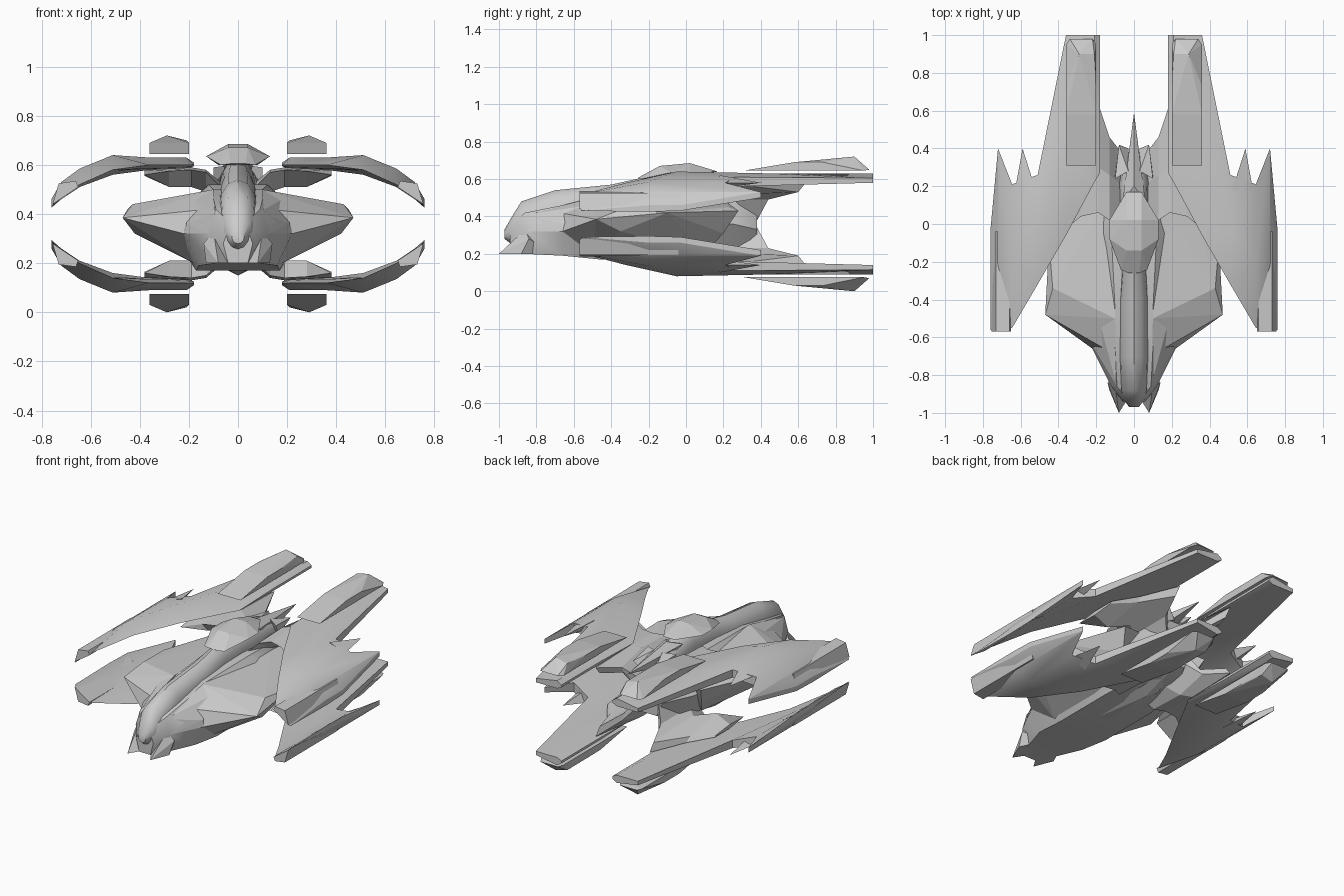
import bpy, bmesh, math

MID = 0.36  # height of the plane the upper and lower wings mirror about


def finish(name, bm, smooth=0):
    bmesh.ops.recalc_face_normals(bm, faces=bm.faces)
    me = bpy.data.meshes.new(name)
    bm.to_mesh(me)
    bm.free()
    ob = bpy.data.objects.new(name, me)
    bpy.context.collection.objects.link(ob)
    if smooth:
        bpy.ops.object.select_all(action='DESELECT')
        ob.select_set(True)
        bpy.context.view_layer.objects.active = ob
        bpy.ops.object.shade_smooth_by_angle(angle=math.radians(smooth))
    return ob


def place(p, sx, sz):
    return (p[0] * sx, p[1], p[2] if sz > 0 else 2 * MID - p[2])


def solid(name, pts, sx=1, sz=1):
    """Faceted convex block around a few corner points."""
    bm = bmesh.new()
    vs = [bm.verts.new(place(p, sx, sz)) for p in pts]
    r = bmesh.ops.convex_hull(bm, input=vs)
    junk = {v for v in r['geom_interior'] + r['geom_unused']
            if isinstance(v, bmesh.types.BMVert)}
    bmesh.ops.delete(bm, geom=list(junk), context='VERTS')
    bmesh.ops.dissolve_limit(bm, angle_limit=0.03, verts=bm.verts, edges=bm.edges)
    return finish(name, bm)


def loft(name, rings, sx=1, sz=1, smooth=0):
    """Closed skin through a row of equal-sized rings."""
    bm = bmesh.new()
    rows = [[bm.verts.new(place(p, sx, sz)) for p in r] for r in rings]
    n = len(rows[0])
    for a, b in zip(rows, rows[1:]):
        for i in range(n):
            j = (i + 1) % n
            bm.faces.new((a[i], a[j], b[j], b[i]))
    bm.faces.new(rows[0])
    bm.faces.new(rows[-1])
    return finish(name, bm, smooth)


def both(pts):
    """Add the x-mirrored points for a centred part."""
    return pts + [(-x, y, z) for x, y, z in pts if x]


# central hull: y, half width and height at top, middle and bottom
hull = [(-.94, .03, .36, .06, .28, .04, .20), (-.86, .09, .42, .12, .32, .09, .20),
        (-.66, .10, .46, .22, .32, .16, .19), (-.46, .10, .50, .26, .34, .17, .17),
        (-.05, .12, .52, .30, .36, .17, .17), (.25, .12, .51, .22, .36, .12, .20),
        (.38, .07, .46, .10, .33, .06, .24)]
loft('hull', [[(a, y, za), (b, y, zb), (c, y, zc), (-c, y, zc), (-b, y, zb), (-a, y, za)]
              for y, a, za, b, zb, c, zc in hull], smooth=35)

# rounded spine / canopy: y, half width, top, bottom
spine = [(-.97, .025, .33, .28), (-.93, .055, .40, .25), (-.88, .075, .48, .25),
         (-.70, .08, .54, .30), (-.40, .08, .57, .34), (-.22, .065, .61, .36),
         (0, .07, .63, .40), (.22, .08, .61, .42), (.36, .05, .57, .42)]
loft('spine', [[(w * math.cos(t * math.pi / 6), y,
                 (hi + lo) / 2 + (hi - lo) / 2 * math.sin(t * math.pi / 6))
                for t in range(12)] for y, w, hi, lo in spine], smooth=40)

# turret on top, rear spike and keel
solid('turret', both([(.03, -.26, .605), (.07, -.24, .60), (.13, -.08, .635), (.13, .02, .635),
                      (.04, -.14, .67), (.04, .02, .685), (.04, .17, .64), (.08, -.05, .60)]))
solid('rear_spike', both([(.06, .12, .60), (.04, .28, .52), (0, .20, .63), (0, .59, .57)]))
solid('keel', both([(.05, -.45, .18), (.06, .15, .18), (0, .1, .15), (0, .38, .24)]))

for sx in (1, -1):
    side = 'right' if sx > 0 else 'left'
    # broad armour flank with a swept-forward root, sloping down to the belly
    solid(f'flank_root_{side}', [(.09, -.86, .41), (.12, -.86, .32), (.22, -.66, .32),
                                 (.21, -.66, .36), (.10, -.50, .50), (.20, -.45, .47),
                                 (.22, -.45, .32)], sx)
    solid(f'flank_{side}', [(.12, -.68, .42), (.22, -.66, .32), (.47, -.48, .385), (.43, -.34, .44),
                            (.45, -.10, .42), (.28, .23, .45), (.30, .28, .43), (.42, -.35, .32),
                            (.25, .20, .31), (.10, -.50, .50), (.10, .20, .49),
                            (.18, -.50, .20), (.18, .10, .20)], sx)
    # nose prong and rear fin
    solid(f'nose_prong_{side}', [(.03, -.92, .20), (.08, -1, .20), (.13, -.88, .20),
                                 (.14, -.84, .28), (.10, -.86, .33), (.05, -.7, .2)], sx)
    solid(f'rear_fin_{side}', [(.03, .28, .60), (.10, .24, .59), (.08, .42, .57),
                               (.03, .40, .52), (.10, .26, .52)], sx)

    for sz in (1, -1):
        tag = f"{'upper' if sz > 0 else 'lower'}_{side}"
        # wing: x | leading y z | crest y top bottom | trailing y top bottom
        wing = [(.18, .27, .60, .60, .61, .595, 1.0, .61, .595),
                (.21, .22, .60, .60, .63, .59, 1.0, .63, .58),
                (.36, -.06, .60, .45, .63, .585, 1.0, .605, .58),
                (.51, -.32, .58, -.05, .64, .575, .26, .61, .56),
                (.645, -.55, .52, -.20, .585, .51, .21, .58, .52),
                (.72, -.57, .475, -.20, .53, .46, .40, .53, .50),
                (.76, -.56, .43, -.20, .46, .425, -.03, .46, .43)]
        loft(f'wing_{tag}', [[(x, yf, zf), (x, ym, zt), (x, yb, bt), (x, yb, bb), (x, ym, zb)]
                             for x, yf, zf, ym, zt, zb, yb, bt, bb in wing], sx, sz, 25)
        # slanted wing-tip plate and trailing barb
        solid(f'tip_plate_{tag}', [(x, y, z) for y in (-.57, -.04) for x, z in
                                   ((.65, .51), (.66, .535), (.73, .525), (.755, .44))], sx, sz)
        solid(f'barb_{tag}', [(.52, .18, .62), (.63, .18, .58), (.59, .40, .58),
                              (.57, .18, .55)], sx, sz)
        # tail pod
        solid(f'tail_pod_{tag}', [(x, y, z) for x in (.2, .36) for y, z in
                                  ((.31, .645), (.58, .69), (.73, .69), (.95, .645))]
              + [(.29, .90, .72), (.21, .90, .70), (.22, .98, .65), (.34, .98, .65)], sx, sz)
        # strut joining hull to wing
        loft(f'strut_{tag}', [
            [(.06, -.02, .50), (.06, .20, .52), (.06, .37, .44), (.06, .37, .36), (.06, .10, .42)],
            [(.13, .02, .57), (.13, .26, .58), (.13, .46, .53), (.13, .44, .49), (.13, .15, .49)],
            [(.19, .06, .58), (.19, .30, .59), (.19, .64, .58), (.19, .60, .53), (.19, .2, .51)],
            [(.28, .04, .575), (.28, .2, .585), (.28, .40, .585), (.28, .36, .56), (.28, .1, .51)],
            [(.38, -.04, .56), (.38, .1, .58), (.38, .25, .58), (.38, .24, .57), (.38, .1, .555)]],
             sx, sz)
